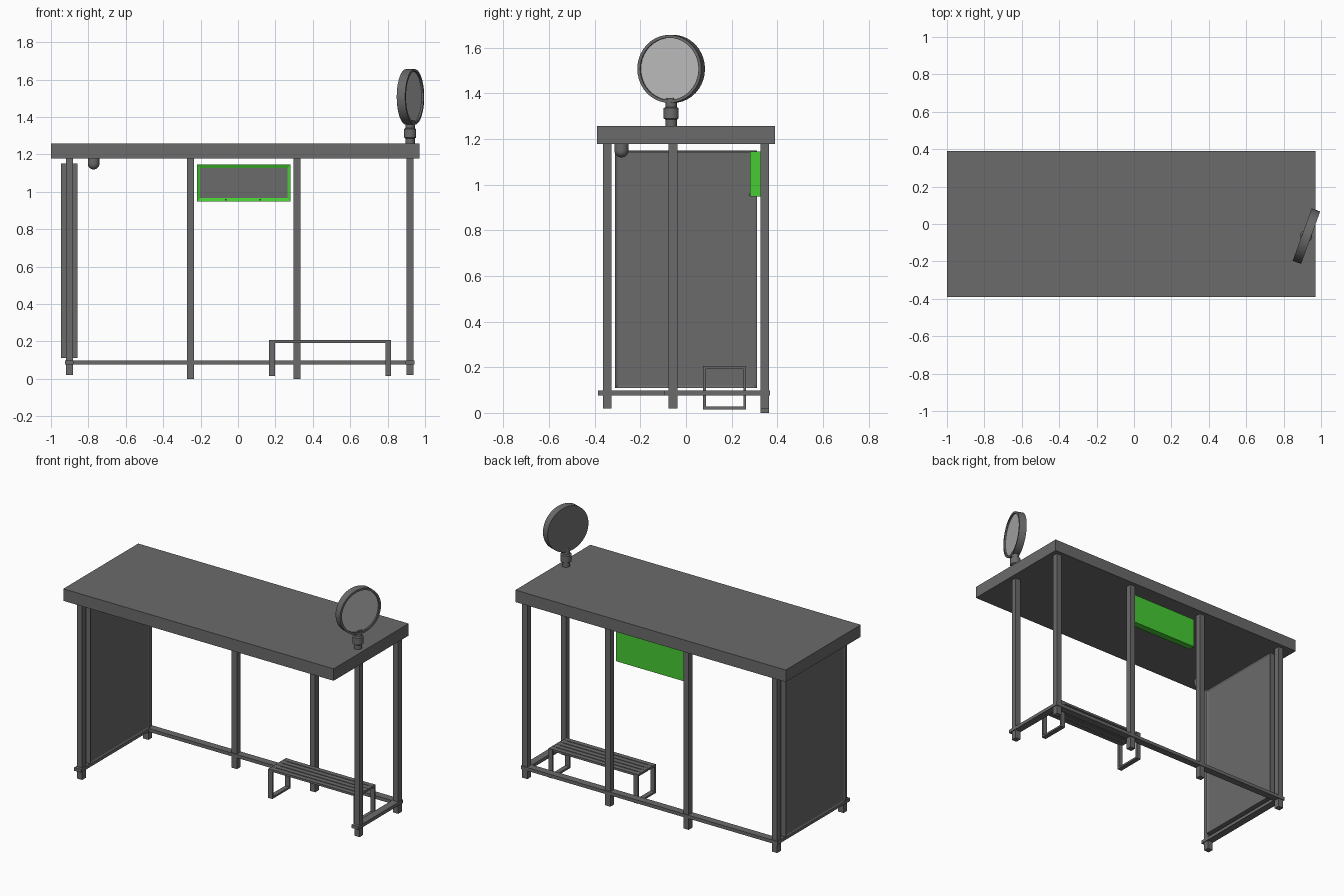
import bpy, bmesh, math
from mathutils import Matrix, Vector

if "Cube" in bpy.data.objects:
    bpy.data.objects.remove(bpy.data.objects["Cube"])


def material(name, rgb):
    m = bpy.data.materials.new(name)
    m.diffuse_color = (*rgb, 1)
    m.use_nodes = True
    m.node_tree.nodes["Principled BSDF"].inputs["Base Color"].default_value = m.diffuse_color
    return m


GREY = material("metal grey", (0.145, 0.145, 0.145))
LIGHT = material("light face grey", (0.49, 0.49, 0.49))
GREEN = material("sign green", (0.063, 0.60, 0.033))


def finish(bm, name, mats, smooth=False):
    bmesh.ops.recalc_face_normals(bm, faces=bm.faces[:])
    me = bpy.data.meshes.new(name)
    bm.to_mesh(me)
    bm.free()
    ob = bpy.data.objects.new(name, me)
    bpy.context.collection.objects.link(ob)
    for m in mats:
        me.materials.append(m)
    if smooth:
        bpy.ops.object.select_all(action='DESELECT')
        ob.select_set(True)
        bpy.context.view_layer.objects.active = ob
        bpy.ops.object.shade_smooth_by_angle(angle=math.radians(35))
    return ob


def add_box(bm, x, y, z):
    """Box from three (low, high) ranges."""
    mid = Vector([(a + b) / 2 for a, b in (x, y, z)])
    size = [b - a for a, b in (x, y, z)]
    bmesh.ops.create_cube(bm, size=1, matrix=Matrix.Translation(mid) @ Matrix.Diagonal((*size, 1)))


def box(name, x, y, z, mats=(GREY,)):
    bm = bmesh.new()
    add_box(bm, x, y, z)
    return finish(bm, name, mats)


def recessed_box(name, x, y, z, directions, border, depth, mats):
    """Box with a sunken face on each given side; the last material fills it."""
    bm = bmesh.new()
    add_box(bm, x, y, z)
    bm.normal_update()
    for d in directions:
        face = max(bm.faces, key=lambda f: f.normal.dot(Vector(d)) * f.calc_area())
        bmesh.ops.inset_individual(bm, faces=[face], thickness=border)
        bmesh.ops.translate(bm, verts=face.verts[:], vec=-Vector(d) * depth)
        face.material_index = len(mats) - 1
        bm.normal_update()
    return finish(bm, name, mats)


def lathe(name, profile, matrix, mats, segments=32, light_test=None):
    """Revolve (radius, height) points about z, then place with matrix."""
    bm = bmesh.new()
    verts = [bm.verts.new((r, 0, h)) for r, h in profile]
    edges = [bm.edges.new(p) for p in zip(verts, verts[1:])]
    bmesh.ops.spin(bm, geom=verts + edges, axis=(0, 0, 1), cent=(0, 0, 0),
                   angle=2 * math.pi, steps=segments, use_duplicate=False)
    bmesh.ops.remove_doubles(bm, verts=bm.verts[:], dist=1e-5)
    if light_test:
        for f in bm.faces:
            f.material_index = int(light_test(f))
    bm.transform(matrix)
    return finish(bm, name, mats, smooth=True)


# Roof slab
box("roof", (-1, 0.97), (-0.39, 0.39), (1.178, 1.257))

# Posts: (name, x, y, foot height)
POSTS = [("left_front", -0.90, -0.345, 0.02), ("left_back", -0.90, 0.345, 0.02),
         ("middle_left", -0.255, 0.345, 0.0), ("middle_right", 0.315, 0.345, 0.0),
         ("right_back", 0.92, 0.345, 0.02), ("right_front", 0.92, -0.057, 0.02)]
for name, px, py, foot in POSTS:
    box(name + "_post", (px - 0.019, px + 0.019), (py - 0.019, py + 0.019), (foot, 1.18))

# Low rails joining the posts
RAIL_Z = (0.077, 0.099)
box("back_rail", (-0.925, 0.943), (0.321, 0.369), RAIL_Z)
box("left_rail", (-0.924, -0.876), (-0.385, 0.369), RAIL_Z)
box("right_rail", (0.896, 0.944), (-0.097, 0.369), RAIL_Z)

# Advertising panel at the left end
recessed_box("end_panel", (-0.945, -0.857), (-0.31, 0.31), (0.11, 1.15),
             [(1, 0, 0), (-1, 0, 0)], 0.015, 0.006, [GREY])

# Green display box with grey screen and two small fixings
recessed_box("display_sign", (-0.22, 0.282), (0.281, 0.326), (0.948, 1.145),
             [(0, -1, 0)], 0.025, 0.008, [GREEN, GREY])
for i, sx in enumerate((-0.065, 0.118)):
    box(f"display_fixing_{i + 1}", (sx - 0.004, sx + 0.004), (0.276, 0.283), (0.951, 0.961))

# Bench: two rectangular leg hoops and long slats
for side, lx in (("left", 0.167), ("right", 0.788)):
    bm = bmesh.new()
    w = (lx, lx + 0.031)
    add_box(bm, w, (0.075, 0.263), (0.015, 0.027))
    add_box(bm, w, (0.075, 0.263), (0.193, 0.205))
    for y in (0.075, 0.251):
        add_box(bm, w, (y, y + 0.012), (0.027, 0.193))
    finish(bm, f"bench_{side}_leg", [GREY])
for i in range(5):
    y = 0.078 + i * 0.0375
    box(f"bench_slat_{i + 1}", (0.167, 0.819), (y, y + 0.031), (0.192, 0.206))

# Rounded ceiling lamp
dome = [(0.031 * math.cos(a), -0.029 - 0.031 * math.sin(a))
        for a in [math.pi / 2 * k / 6 for k in range(7)]]
lathe("ceiling_lamp", [(0.031, 0.0)] + dome,
      Matrix.Translation((-0.772, -0.283, 1.179)), [GREY], 20)

# Stem with collar carrying the round sign
lathe("sign_stem", [(0, 0), (0.025, 0), (0.025, 0.03), (0.033, 0.035), (0.033, 0.08),
                    (0.025, 0.085), (0.025, 0.125), (0, 0.125)],
      Matrix.Translation((0.92, -0.065, 1.255)), [GREY], 20)

# Round sign: drum with raised rim, turned toward the front right
turn = (Matrix.Translation((0.922, -0.065, 1.507))
        @ Matrix.Rotation(math.radians(-20), 4, 'Z') @ Matrix.Rotation(math.radians(90), 4, 'Y'))
lathe("round_sign", [(0, -0.024), (0.149, -0.024), (0.149, 0.024), (0.136, 0.024),
                     (0.136, 0.014), (0, 0.014)], turn, [GREY, LIGHT], 40,
      lambda f: abs(f.calc_center_median().z - 0.014) < 1e-4)
